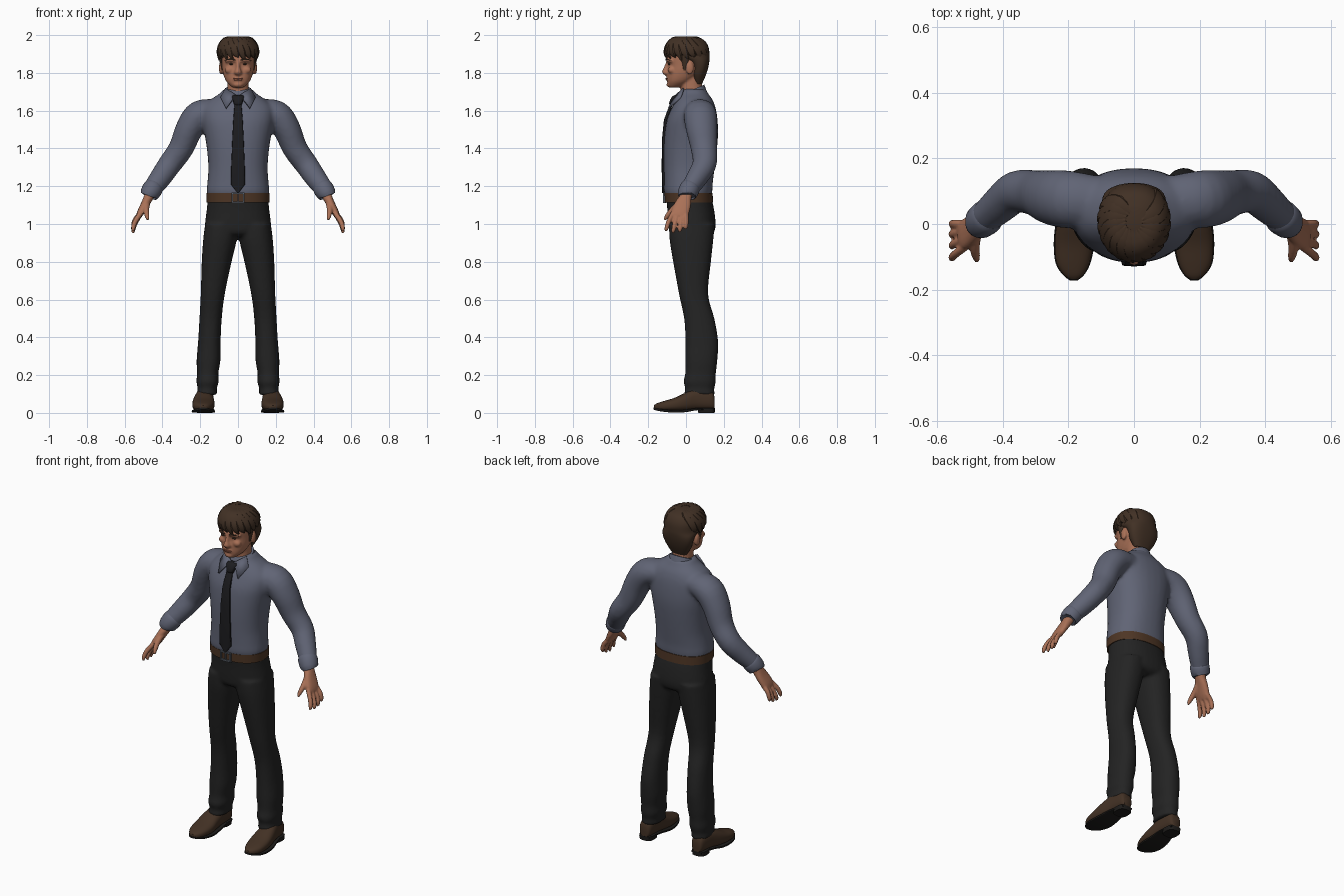
import bpy, bmesh, math
from mathutils import Vector, Matrix

X, Y, Z = Vector((1, 0, 0)), Vector((0, 1, 0)), Vector((0, 0, 1))


def material(name, r, g, b):
    m = bpy.data.materials.new(name)
    m.diffuse_color = (r, g, b, 1)
    return m


SHIRT = material("slate_shirt", .118, .128, .178)
CLOTH = material("black_cloth", .017, .017, .017)
TIE = material("tie_black", .012, .012, .014)
SKIN = material("skin", .40, .165, .095)
LIP = material("lips", .27, .09, .055)
HAIR = material("brown_hair", .053, .030, .018)
SHOE = material("brown_shoe", .056, .031, .018)
BELT = material("brown_belt", .075, .036, .018)
METAL = material("grey_metal", .11, .125, .15)
SOLE = material("dark_sole", .012, .011, .010)


def spline(rows, s):
    # Catmull-Rom interpolation of number rows
    out = []
    for i in range(len(rows) - 1):
        quad = zip(rows[max(i - 1, 0)], rows[i], rows[i + 1], rows[min(i + 2, len(rows) - 1)])
        quad = list(quad)
        for j in range(s):
            t = j / s
            out.append(tuple(.5 * (2 * b + (c - a) * t + (2 * a - 5 * b + 4 * c - d) * t * t
                                   + (3 * b - a - 3 * c + d) * t ** 3) for a, b, c, d in quad))
    return out + [tuple(rows[-1])]


def ring(c, u, v, a, b, n, k):
    pts = []
    for i in range(n):
        t = 2 * math.pi * i / n
        co, si = math.cos(t), math.sin(t)
        pts.append(c + u * a * math.copysign(abs(co) ** (2 / k), co)
                   + v * b * math.copysign(abs(si) ** (2 / k), si))
    return pts


def skin(bm, rings, mirror):
    for s in ((1, -1) if mirror else (1,)):
        vs = [[bm.verts.new((p.x * s, p.y, p.z)) for p in r] for r in rings]
        n = len(vs[0])
        for r, q in zip(vs, vs[1:]):
            for i in range(n):
                bm.faces.new((r[i], r[(i + 1) % n], q[(i + 1) % n], q[i]))
        bm.faces.new(vs[0])
        bm.faces.new(vs[-1])


def loft(bm, rows, axis="z", k=2.3, n=32, s=4, mirror=False):
    # rows: position on axis, then min/max of the two cross directions
    rings = []
    for p, x0, x1, w0, w1 in spline(rows, s):
        w = (w0 + w1) / 2
        c = Vector(((x0 + x1) / 2, w, p)) if axis == "z" else Vector(((x0 + x1) / 2, p, w))
        rings.append(ring(c, X, Y if axis == "z" else Z, (x1 - x0) / 2, (w1 - w0) / 2, n, k))
    skin(bm, rings, mirror)


def centred(rows):
    return [(z, -h, h, f, b) for z, h, f, b in rows]


def tube(bm, pts, ref=Y, axis=None, k=2, n=16, s=4, mirror=True):
    # pts: x, y, z, radius along ref, radius across
    pts = spline(pts, s)
    rings = []
    for i, p in enumerate(pts):
        t = axis or Vector(pts[min(i + 1, len(pts) - 1)][:3]) - Vector(pts[max(i - 1, 0)][:3])
        t = t.normalized()
        u = (ref - t * ref.dot(t)).normalized()
        rings.append(ring(Vector(p[:3]), u, t.cross(u), p[3], p[4], n, k))
    skin(bm, rings, mirror)


def ball(bm, c, r, mirror=False):
    for s in ((1, -1) if mirror else (1,)):
        m = Matrix.Translation((c[0] * s, c[1], c[2])) @ Matrix.Diagonal((*r, 1))
        bmesh.ops.create_uvsphere(bm, u_segments=16, v_segments=10, radius=1, matrix=m)


def box(bm, c, size):
    bmesh.ops.create_cube(bm, size=1, matrix=Matrix.Translation(c) @ Matrix.Diagonal((*size, 1)))


def finish(bm, name, mat, voxel=0, relax=3, solid=0, angle=45):
    bmesh.ops.recalc_face_normals(bm, faces=bm.faces)
    me = bpy.data.meshes.new(name)
    bm.to_mesh(me)
    bm.free()
    ob = bpy.data.objects.new(name, me)
    bpy.context.collection.objects.link(ob)
    me.materials.append(mat)
    bpy.ops.object.select_all(action="DESELECT")
    ob.select_set(True)
    bpy.context.view_layer.objects.active = ob
    bpy.ops.object.shade_smooth_by_angle(angle=math.radians(angle))
    if voxel:
        m = ob.modifiers.new("blend", "REMESH")
        m.mode, m.voxel_size, m.use_smooth_shade = "VOXEL", voxel, True
        m = ob.modifiers.new("relax", "SMOOTH")
        m.factor, m.iterations = .5, relax
    if solid:
        m = ob.modifiers.new("thickness", "SOLIDIFY")
        m.thickness, m.offset = solid, 0
    return ob


# Shirt: torso and sleeves blended together
bm = bmesh.new()
loft(bm, centred([(1.13, .156, -.10, .13), (1.17, .166, -.116, .139), (1.22, .162, -.117, .142),
                  (1.30, .157, -.118, .152), (1.40, .165, -.118, .164), (1.48, .178, -.113, .170),
                  (1.55, .19, -.102, .167), (1.61, .188, -.078, .158), (1.655, .15, -.055, .142),
                  (1.69, .098, -.035, .118), (1.715, .075, -.03, .105)]))
tube(bm, [(.10, .07, 1.60, .075, .06), (.20, .075, 1.578, .088, .078), (.257, .082, 1.505, .083, .073),
          (.302, .095, 1.40, .070, .066), (.36, .098, 1.318, .064, .062), (.408, .060, 1.248, .057, .058),
          (.445, .027, 1.198, .050, .052), (.468, .008, 1.163, .046, .046)], n=24)
finish(bm, "shirt", SHIRT, .011, 5)

# Cuffs
bm = bmesh.new()
tube(bm, [(.442, .028, 1.202, .048, .048), (.450, .021, 1.190, .054, .054),
          (.470, .005, 1.158, .051, .050), (.474, .003, 1.150, .044, .043)], n=24, s=2)
finish(bm, "cuffs", SHIRT)

# Collar band and folded points
bm = bmesh.new()
tube(bm, [(0, .04, 1.660, .082, .080), (0, .038, 1.69, .074, .072), (0, .036, 1.712, .067, .066)],
     ref=X, axis=Vector((0, -.42, 1)), n=32, mirror=False)
finish(bm, "collar_band", SHIRT)
bm = bmesh.new()
for s in (1, -1):
    q = [(.010, -.052, 1.682), (.066, -.012, 1.718), (.092, -.030, 1.668), (.064, -.092, 1.612)]
    bm.faces.new([bm.verts.new((x * s, y, z)) for x, y, z in q])
finish(bm, "collar_points", SHIRT, solid=.009)

# Tie
bm = bmesh.new()
loft(bm, [(z, -h, h, y - .005, y + .012) for z, h, y in
          [(1.64, .018, -.078), (1.60, .021, -.094), (1.55, .025, -.112), (1.45, .030, -.122),
           (1.30, .036, -.124), (1.21, .038, -.122), (1.165, .004, -.122)]], k=4, n=16, s=1)
finish(bm, "tie_blade", TIE)
bm = bmesh.new()
loft(bm, centred([(1.628, .018, -.084, -.05), (1.64, .023, -.09, -.045), (1.672, .032, -.076, -.03),
                  (1.682, .025, -.06, -.03)]), k=3, n=16, s=2)
finish(bm, "tie_knot", TIE)

# Belt and buckle
bm = bmesh.new()
loft(bm, centred([(1.115, .166, -.113, .143), (1.165, .167, -.115, .141)]), n=48, s=1)
finish(bm, "belt", BELT)
bm = bmesh.new()
for s in (1, -1):
    box(bm, (.031 * s, -.114, 1.139), (.009, .016, .056))
    box(bm, (0, -.116, 1.139 + .024 * s), (.062, .014, .008))
box(bm, (0, -.118, 1.139), (.007, .010, .05))
finish(bm, "belt_buckle", METAL)

# Trousers: hips and legs blended together
bm = bmesh.new()
loft(bm, centred([(1.14, .160, -.106, .134), (1.08, .165, -.099, .148), (1.00, .175, -.094, .157),
                  (.955, .172, -.086, .148), (.935, .14, -.06, .12)]))
loft(bm, [(1.0, .0, .174, -.09, .152), (.92, .006, .184, -.087, .145), (.80, .034, .192, -.068, .132),
          (.63, .070, .197, -.037, .117), (.50, .086, .204, -.010, .150), (.38, .092, .211, -.003, .170),
          (.28, .093, .219, -.004, .166), (.21, .104, .217, -.004, .158), (.165, .102, .220, -.013, .158),
          (.13, .112, .214, -.004, .150), (.095, .110, .220, -.012, .152)], mirror=True)
finish(bm, "trousers", CLOTH, .010, 3)

# Shoes, soles and heels
bm = bmesh.new()
loft(bm, [(.152, .150, .198, .02, .08), (.135, .136, .210, .018, .115), (.06, .130, .222, .016, .13),
          (0, .127, .236, .010, .108), (-.06, .124, .242, .008, .080), (-.12, .136, .236, .010, .062),
          (-.155, .154, .215, .014, .050), (-.169, .172, .196, .02, .040)], "y", 2.5, mirror=True)
finish(bm, "shoes", SHOE)
bm = bmesh.new()
loft(bm, [(.150, .140, .206, .014, .026), (.06, .128, .224, .014, .026), (0, .124, .239, .004, .018),
          (-.06, .121, .245, .001, .015), (-.12, .133, .239, .006, .019), (-.155, .152, .217, .012, .024),
          (-.172, .172, .196, .018, .028)], "y", 6, 24, 3, True)
finish(bm, "soles", SOLE)
bm = bmesh.new()
loft(bm, [(0, .134, .216, .065, .152), (.026, .132, .218, .062, .153)], "z", 3, 24, 1, True)
finish(bm, "heels", SOLE)

# Hands: palm, fingers and thumb blended together
bm = bmesh.new()
tube(bm, [(.455, .014, 1.18, .028, .026), (.470, .001, 1.148, .030, .026), (.492, -.016, 1.105, .043, .022),
          (.515, -.031, 1.062, .047, .019), (.527, -.037, 1.038, .042, .014)], k=2.4)
for s, e in ((-.037, .004), (-.012, -.006), (.012, -.002), (.034, .014)):
    tube(bm, [(.516, -.033 + s, 1.055, .013, .014), (.544, -.043 + s * 1.3, 1.01 + e, .0125, .0135),
              (.555, -.049 + s * 1.45, .975 + e, .0115, .012),
              (.553, -.053 + s * 1.5, .958 + e, .006, .006)], n=10)
tube(bm, [(.482, -.025, 1.115, .018, .019), (.486, -.068, 1.078, .016, .016),
          (.482, -.098, 1.045, .013, .013), (.478, -.113, 1.022, .007, .007)], n=10)
finish(bm, "hands", SKIN, .0055, 2)

# Head: skull, neck, nose, brow, cheeks and ears blended together
bm = bmesh.new()
loft(bm, centred([(1.722, .026, -.088, -.04), (1.735, .044, -.095, -.005), (1.76, .065, -.098, .035),
                  (1.80, .080, -.098, .08), (1.84, .086, -.094, .10), (1.89, .088, -.101, .11),
                  (1.94, .080, -.085, .10), (1.975, .05, -.05, .07)]))
loft(bm, centred([(1.66, .062, -.03, .095), (1.72, .056, -.028, .085), (1.80, .056, -.03, .085)]))
loft(bm, centred([(1.786, .012, -.110, -.07), (1.797, .021, -.123, -.07), (1.808, .019, -.127, -.07),
                  (1.83, .011, -.117, -.07), (1.862, .010, -.105, -.07)]), n=16)
for s in (1, -1):
    tube(bm, [(.008 * s, -.097, 1.866, .010, .009), (.04 * s, -.094, 1.869, .010, .010),
              (.068 * s, -.074, 1.862, .008, .008)], mirror=False, ref=Z)
ball(bm, (.045, -.076, 1.815), (.026, .020, .020), True)
ball(bm, (0, -.090, 1.738), (.024, .013, .014))
ball(bm, (0, -.094, 1.768), (.028, .012, .013))
ball(bm, (.090, .020, 1.826), (.011, .021, .035), True)
finish(bm, "head", SKIN, .006, 2)

# Eyes, brows and lips
bm = bmesh.new()
ball(bm, (.035, -.088, 1.847), (.013, .007, .005), True)
finish(bm, "eyes", HAIR)
bm = bmesh.new()
tube(bm, [(.014, -.103, 1.868, .004, .005), (.040, -.101, 1.873, .005, .005),
          (.066, -.081, 1.866, .002, .004)], ref=Z, n=8)
finish(bm, "eyebrows", HAIR)
bm = bmesh.new()
ball(bm, (0, -.101, 1.770), (.026, .007, .004))
ball(bm, (0, -.101, 1.763), (.021, .007, .004))
finish(bm, "lips", LIP)

# Hair cap, sideburns and swept locks
bm = bmesh.new()
loft(bm, centred([(1.742, .048, .045, .085), (1.79, .078, .030, .106), (1.83, .092, .030, .118),
                  (1.865, .098, .000, .124), (1.895, .100, -.092, .125), (1.94, .097, -.100, .118),
                  (1.975, .074, -.070, .094), (1.992, .035, -.03, .05)]), k=2.4)
tube(bm, [(.086, -.005, 1.895, .030, .016), (.086, -.004, 1.85, .016, .008),
          (.083, -.004, 1.812, .009, .004)], n=10)
finish(bm, "hair_cap", HAIR)
bm = bmesh.new()
for i in range(15):
    a = math.radians(-125 + i * 18)
    drop = (.0, .016, .006)[i % 3]
    row = []
    for turn, r, z, w, h in ((-.5, .025, 1.982, .014, .012), (-.2, .070, 1.974, .026, .015),
                             (.05, .099, 1.938, .026, .013), (.2, .106, 1.902, .019, .010),
                             (.33, .103, 1.882 - drop, .004, .003)):
        b = a + turn
        row.append((r * .97 * math.sin(b), .008 - r * 1.1 * math.cos(b), z, w, h))
    tube(bm, row, ref=Vector((math.cos(a), math.sin(a), 0)), n=8, s=3, mirror=False)
finish(bm, "hair_locks", HAIR, angle=35)
